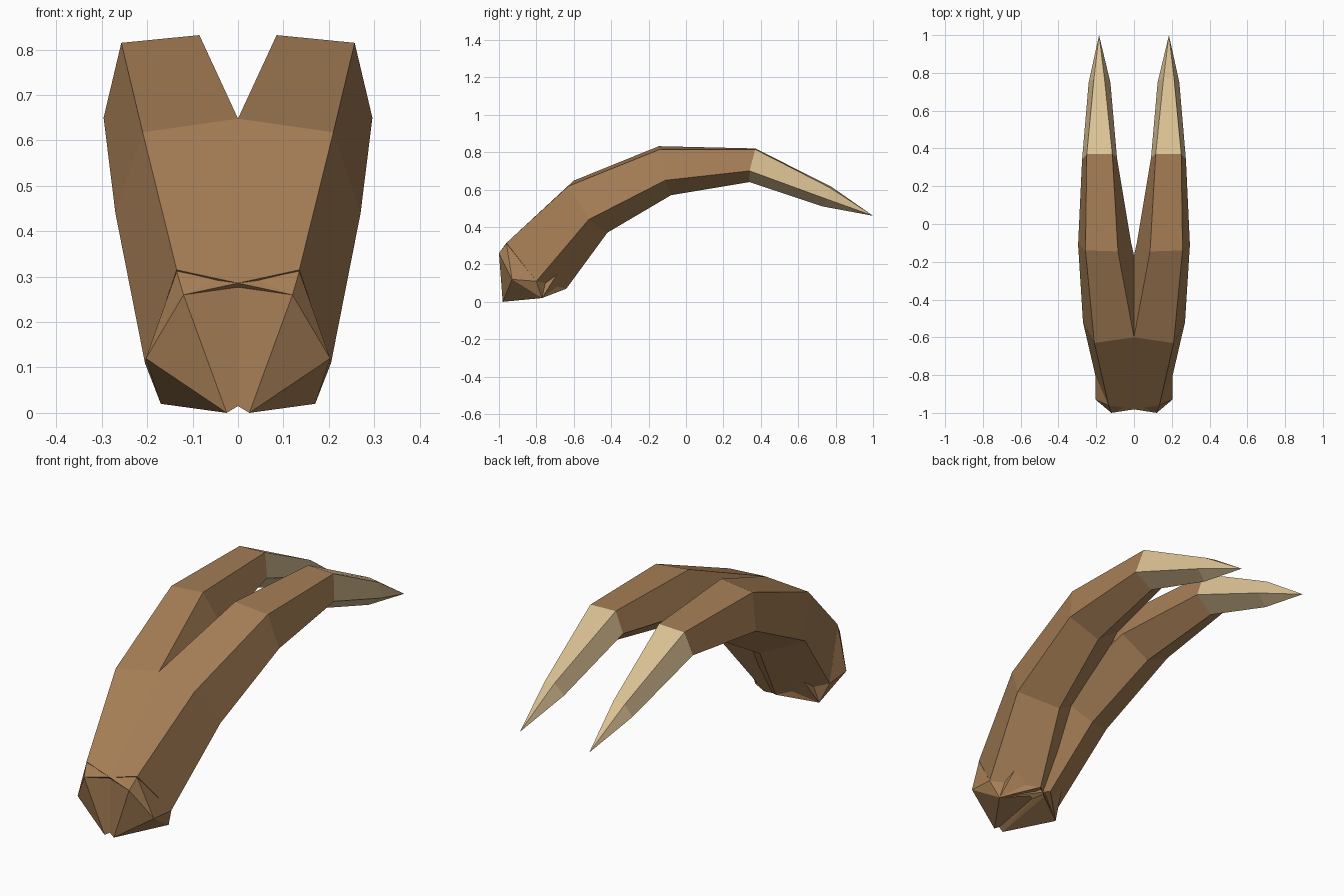
import bpy
import bmesh

default = bpy.data.objects.get("Cube")
if default:
    bpy.data.objects.remove(default, do_unlink=True)


def make_material(name, color):
    mat = bpy.data.materials.new(name)
    mat.use_nodes = True
    mat.diffuse_color = color
    mat.node_tree.nodes["Principled BSDF"].inputs["Base Color"].default_value = color
    return mat


brown = make_material("horn brown", (0.38, 0.21, 0.093, 1))
tan = make_material("tip tan", (0.70, 0.53, 0.295, 1))


def finish(bm, name, materials):
    """Turn the mesh into a flat shaded object mirrored to the other side."""
    bmesh.ops.recalc_face_normals(bm, faces=bm.faces)
    mesh = bpy.data.meshes.new(name)
    bm.to_mesh(mesh)
    bm.free()
    for mat in materials:
        mesh.materials.append(mat)
    obj = bpy.data.objects.new(name, mesh)
    bpy.context.collection.objects.link(obj)
    mirror = obj.modifiers.new("mirror", "MIRROR")
    mirror.use_mirror_merge = False
    return obj


# Five-sided rings: outer top, inner top, inner side, bottom, outer side
rings = [
    [(.135, -.96, .315), (-.12, -1, .26), (-.17, -.77, .02), (.03, -.64, .07), (.205, -.8, .11)],
    [(.21, -.63, .618), (0, -.6, .648), (-.07, -.48, .48), (.1, -.42, .37), (.27, -.52, .44)],
    [(.257, -.14, .815), (.085, -.145, .832), (.015, -.1, .67), (.15, -.08, .57), (.296, -.11, .65)],
    [(.25, .37, .815), (.115, .37, .82), (.09, .35, .71), (.18, .34, .64), (.275, .34, .70)],
    [(.212, .77, .61), (.157, .775, .617), (.125, .75, .555), (.185, .73, .51), (.24, .75, .55)],
]
TIP = (.185, 1, .46)
TIP_START = 3

# Curved horn with a pale tip
bm = bmesh.new()
loops = [[bm.verts.new(p) for p in ring] for ring in rings]
for level, (low, high) in enumerate(zip(loops, loops[1:])):
    for i in range(5):
        j = (i + 1) % 5
        face = bm.faces.new((low[i], low[j], high[j], high[i]))
        face.material_index = int(level >= TIP_START)
point = bm.verts.new(TIP)
for i in range(5):
    face = bm.faces.new((loops[-1][i], loops[-1][(i + 1) % 5], point))
    face.material_index = 1
bm.faces.new(loops[0])
finish(bm, "curved_horn", [brown, tan])

# Faceted root joining both horns
root_points = [
    (.135, -.96, .312), (.12, -1, .26), (.203, -.93, .12), (.205, -.8, .11),
    (.17, -.77, .02), (.025, -.98, 0), (.03, -.64, .07),
    (0, -.975, .285), (0, -.975, .015), (0, -.65, .08),
]
bm = bmesh.new()
for p in root_points:
    bm.verts.new(p)
hull = bmesh.ops.convex_hull(bm, input=bm.verts)
bmesh.ops.recalc_face_normals(bm, faces=bm.faces)
inner = [f for f in bm.faces if all(abs(v.co.x) < .001 for v in f.verts)]
bmesh.ops.delete(bm, geom=inner, context="FACES_ONLY")
finish(bm, "horn_root", [brown])
